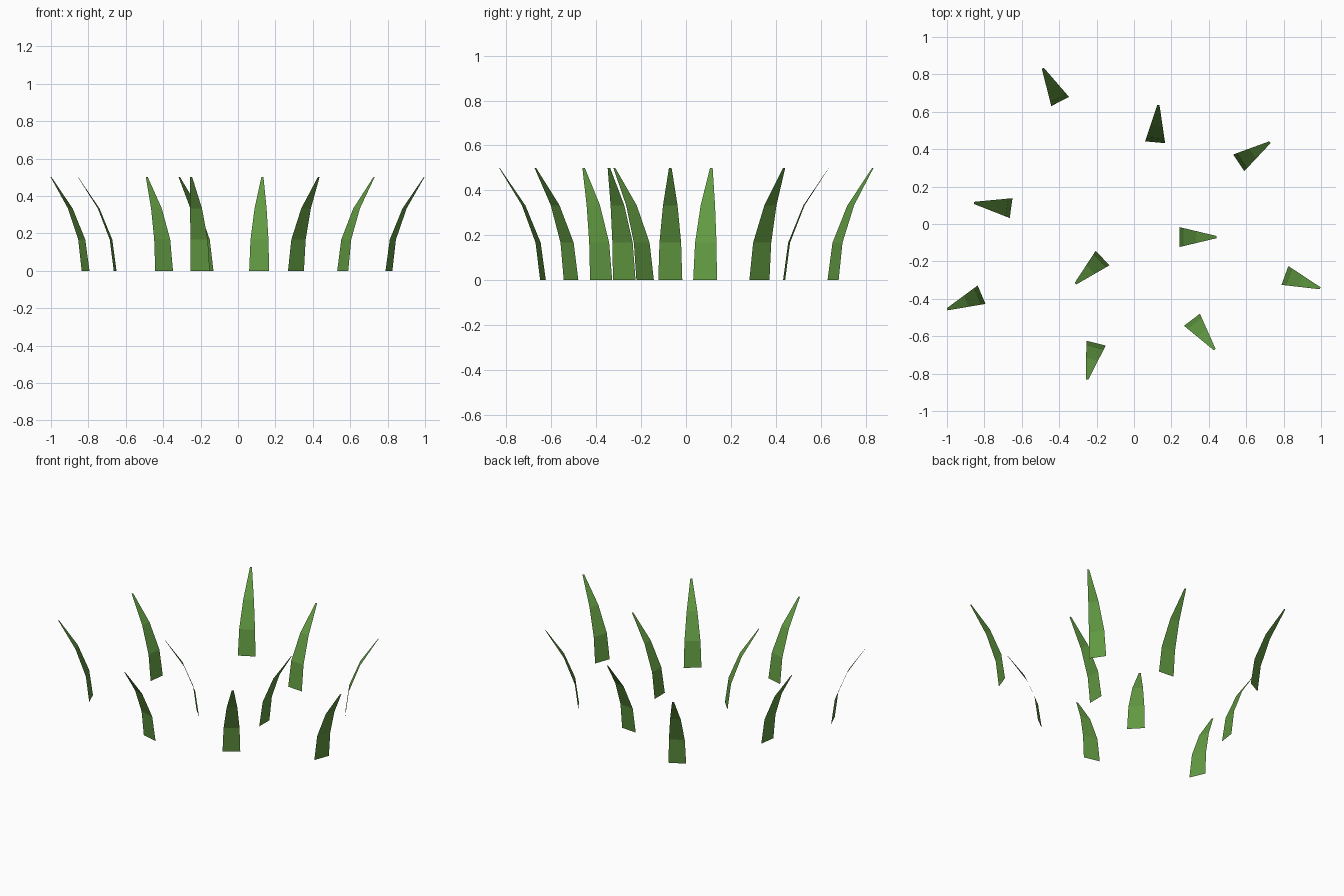
import bpy, math

if "Cube" in bpy.data.objects:
    bpy.data.objects.remove(bpy.data.objects["Cube"])

green = bpy.data.materials.new("grass_green")
green.diffuse_color = (0.122, 0.323, 0.054, 1)
green.use_nodes = True
green.node_tree.nodes["Principled BSDF"].inputs["Base Color"].default_value = green.diffuse_color

HEIGHT, LEAN, WIDTH, STEPS = 0.5, 0.2, 0.107, 3

# base centre x, y and the direction each blade leans (degrees)
BLADES = [
    (-0.395, 0.655, 117.5), (0.113, 0.437, 85), (0.56, 0.327, 33.4),
    (-0.657, 0.085, 172), (0.242, -0.07, 0), (-0.168, -0.182, 223.4),
    (-0.815, -0.378, 203), (0.807, -0.275, 340), (0.31, -0.512, 307.3),
    (-0.203, -0.637, 256.3),
]

# One curved, tapering sheet shared by all blades
verts = []
for i in range(STEPS + 1):
    t = i / STEPS
    half = WIDTH / 2 * (1 - 0.89 * t * t)
    verts += [(LEAN * t * t, -half, HEIGHT * t), (LEAN * t * t, half, HEIGHT * t)]
faces = [(2 * i, 2 * i + 2, 2 * i + 3, 2 * i + 1) for i in range(STEPS)]
mesh = bpy.data.meshes.new("grass_blade")
mesh.from_pydata(verts, [], faces)
mesh.materials.append(green)

# Scatter the blades
for n, (x, y, deg) in enumerate(BLADES, 1):
    blade = bpy.data.objects.new(f"grass_blade_{n}", mesh)
    blade.location = (x, y, 0)
    blade.rotation_euler.z = math.radians(deg)
    bpy.context.collection.objects.link(blade)
